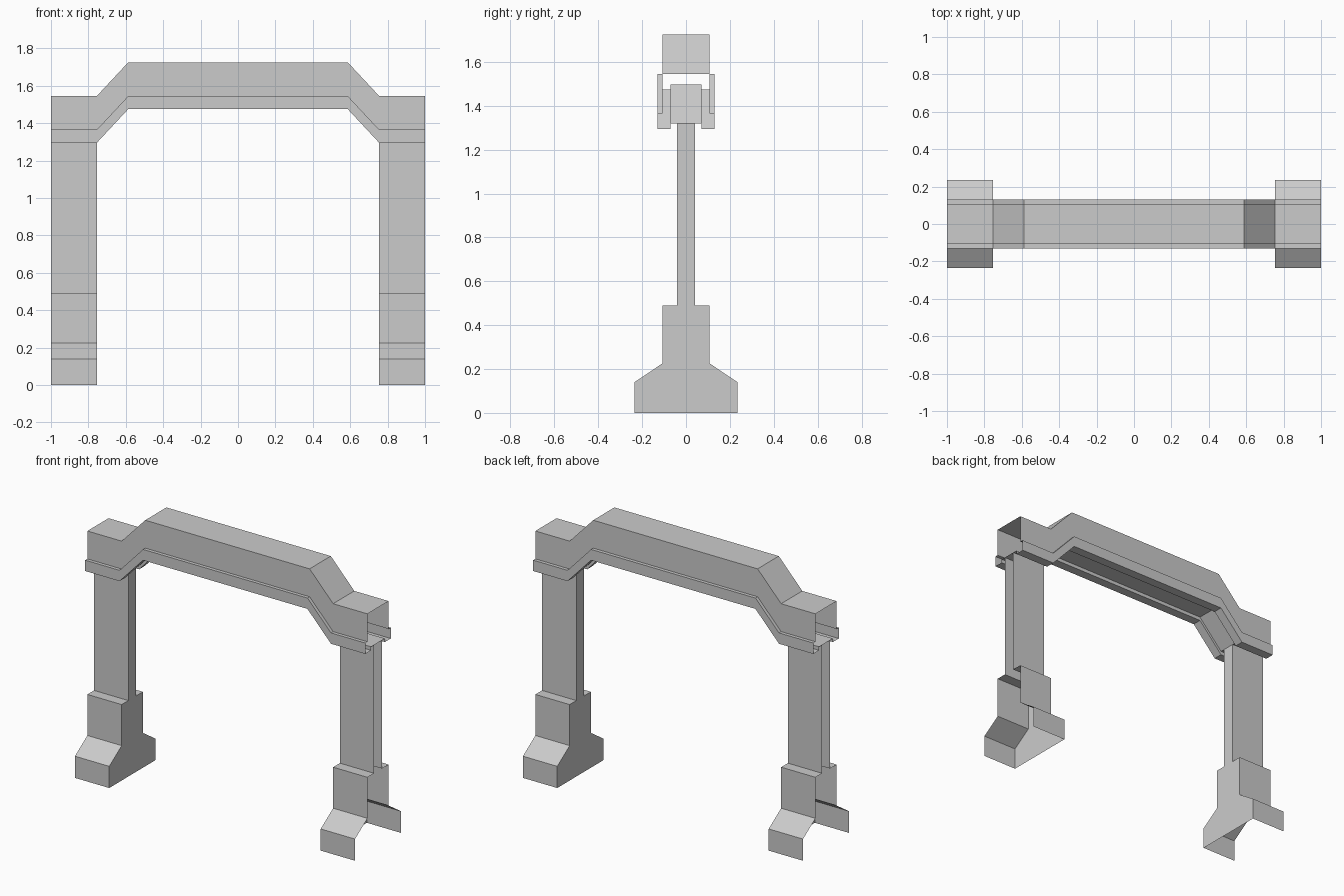
import bpy
import bmesh

if "Cube" in bpy.data.objects:
    bpy.data.objects.remove(bpy.data.objects["Cube"])


def mirror_section(half):
    """Complete a right-half (y, z) outline with its left half."""
    return half + [(-y, z) for y, z in reversed(half)]


def sweep(name, section, stations, closed=True, cap_first=False):
    """Sweep a (y, z) section along (x, z offset) stations; ends stay open."""
    bm = bmesh.new()
    rings = [[bm.verts.new((x, y, z + dz)) for y, z in section]
             for x, dz in stations]
    count = len(section)
    for a, b in zip(rings, rings[1:]):
        for i in range(count if closed else count - 1):
            j = (i + 1) % count
            bm.faces.new((a[i], a[j], b[j], b[i]))
    if cap_first:
        bm.faces.new(rings[0])
    bmesh.ops.recalc_face_normals(bm, faces=bm.faces[:])
    mesh = bpy.data.meshes.new(name)
    bm.to_mesh(mesh)
    bm.free()
    obj = bpy.data.objects.new(name, mesh)
    bpy.context.collection.objects.link(obj)
    return obj


OUTER, INNER, HUMP = 1.0, 0.755, 0.587
RISE = 0.18

# Hollow cross beam with a raised middle, side ledges and recessed soffit
beam_half = [(0.108, 1.545), (0.108, 1.365), (0.13, 1.365),
             (0.13, 1.295), (0.07, 1.295), (0.07, 1.318)]
beam_path = [(-OUTER, 0), (-INNER, 0), (-HUMP, RISE),
             (HUMP, RISE), (INNER, 0), (OUTER, 0)]
sweep("cross_beam", mirror_section(beam_half), beam_path)

# Legs: splayed foot, plinth and thin column, closed on the inner side only
leg_half = [(0.235, 0.0), (0.235, 0.14), (0.108, 0.225),
            (0.108, 0.49), (0.04, 0.49), (0.04, 1.318)]
for side, label in ((-1, "left"), (1, "right")):
    sweep(label + "_leg", mirror_section(leg_half),
          [(side * INNER, 0), (side * OUTER, 0)],
          closed=False, cap_first=True)
